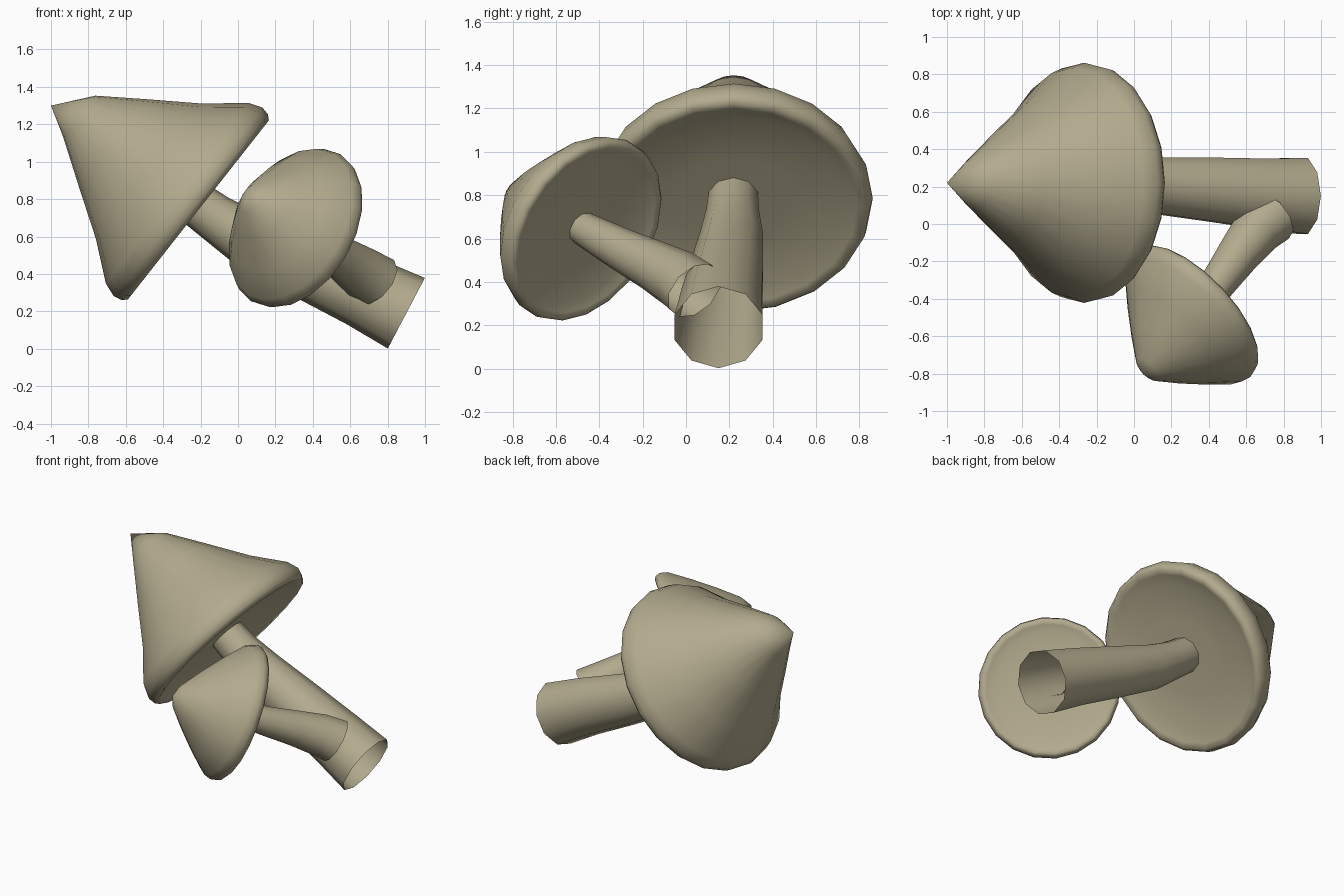
import bpy, bmesh, math
from mathutils import Vector

if "Cube" in bpy.data.objects:
    bpy.data.objects.remove(bpy.data.objects["Cube"])

mat = bpy.data.materials.new("olive beige")
mat.diffuse_color = (0.45, 0.405, 0.27, 1)
mat.use_nodes = True
mat.node_tree.nodes["Principled BSDF"].inputs["Base Color"].default_value = mat.diffuse_color


def finish(name, bm):
    bmesh.ops.recalc_face_normals(bm, faces=bm.faces[:])
    me = bpy.data.meshes.new(name)
    bm.to_mesh(me)
    bm.free()
    me.materials.append(mat)
    ob = bpy.data.objects.new(name, me)
    bpy.context.collection.objects.link(ob)
    bpy.ops.object.select_all(action='DESELECT')
    ob.select_set(True)
    bpy.context.view_layer.objects.active = ob
    bpy.ops.object.shade_smooth_by_angle(angle=math.radians(80))
    return ob


def bridge(bm, rings):
    for a, b in zip(rings, rings[1:]):
        k = len(a)
        for i in range(k):
            bm.faces.new((a[i], a[(i + 1) % k], b[(i + 1) % k], b[i]))


def ring(bm, c, axis, r, sides):
    n = axis.normalized()
    u = Vector((0, 1, 0)).cross(n).normalized()
    v = n.cross(u)
    return [bm.verts.new(c + r * (math.cos(t) * u + math.sin(t) * v))
            for t in (2 * math.pi * i / sides for i in range(sides))]


def cap(name, center, axis, lean, profile, apex, under, sides=20):
    """Revolved cap of (radius, height) rings facing axis, stacked along lean."""
    bm = bmesh.new()
    c, n, d = Vector(center), Vector(axis).normalized(), Vector(lean).normalized()
    rings = [ring(bm, c + d * h, n, r, sides) for r, h in profile]
    bridge(bm, rings)
    for loop, p in ((rings[0], c + n * under), (rings[-1], Vector(apex))):
        tip = bm.verts.new(p)
        for i in range(sides):
            bm.faces.new((loop[i], loop[(i + 1) % sides], tip))
    return finish(name, bm)


def stem(name, path, first, sides=10):
    """Open tapered tube along (x, y, z, radius) points."""
    bm = bmesh.new()
    pts = [Vector(p[:3]) for p in path]
    rings = []
    for i, p in enumerate(pts):
        d = pts[min(i + 1, len(pts) - 1)] - pts[max(i - 1, 0)]
        if i == 0:
            d = Vector(first)
        rings.append(ring(bm, p, d, path[i][3], sides))
    bridge(bm, rings)
    return finish(name, bm)


# large mushroom
cap("large_cap", (-0.212, 0.22, 0.742), (-0.786, 0, 0.619), (-0.786, 0, 0.619),
    [(0.25, 0.05), (0.50, 0.035), (0.57, 0.012), (0.61, 0.0), (0.632, 0.025),
     (0.642, 0.07), (0.615, 0.145), (0.46, 0.335), (0.30, 0.575), (0.14, 0.81)],
    (-1.0, 0.22, 1.30), 0.05)
stem("large_stem", [(0.90, 0.15, 0.19, 0.213), (0.66, 0.165, 0.31, 0.195),
                    (0.35, 0.19, 0.45, 0.175), (0.05, 0.21, 0.59, 0.152),
                    (-0.12, 0.215, 0.70, 0.128), (-0.30, 0.22, 0.83, 0.115)],
     (-0.885, 0, 0.465))

# small mushroom growing from the side of the large stem
cap("small_cap", (0.335, -0.45, 0.63), (-0.66, -0.64, 0.40), (-0.265, -0.33, 0.175),
    [(0.20, 0.035), (0.36, 0.025), (0.41, 0.01), (0.435, 0.0), (0.452, 0.015),
     (0.46, 0.045), (0.44, 0.095), (0.33, 0.215), (0.20, 0.345), (0.08, 0.455)],
    (0.05, -0.805, 0.82), 0.035)
stem("small_stem", [(0.74, 0.04, 0.36, 0.148), (0.66, -0.03, 0.41, 0.138),
                    (0.56, -0.16, 0.48, 0.117), (0.46, -0.30, 0.55, 0.100),
                    (0.38, -0.41, 0.61, 0.087), (0.30, -0.50, 0.66, 0.075)],
     (-0.6, -0.5, 0.5))
